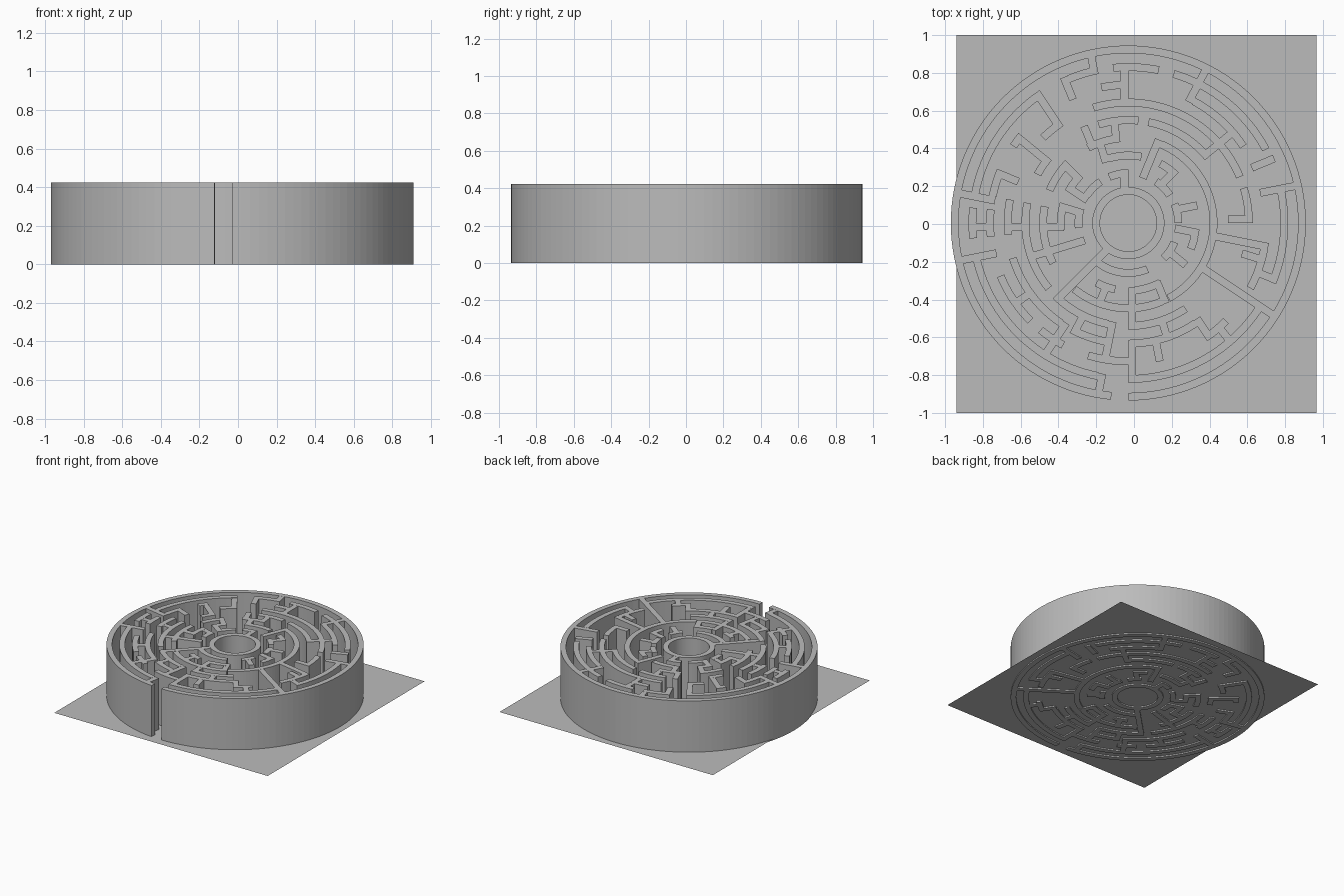
import bpy, bmesh, math

if "Cube" in bpy.data.objects:
    bpy.data.objects.remove(bpy.data.objects["Cube"])

# Layout: 9 concentric rings, angles counted in 64ths of a turn (0 = +x, 16 = +y)
CX, CY = -0.03, 0.005
HEIGHT, WALL = 0.423, 0.041
STEP = 2 * math.pi / 64
R_IN = [0.150 + 0.0936 * k for k in range(9)]
R_OUT = [r + WALL for r in R_IN]

grey = bpy.data.materials.new("stone_grey")
grey.diffuse_color = (0.5, 0.5, 0.5, 1)
grey.use_nodes = True
grey.node_tree.nodes["Principled BSDF"].inputs["Base Color"].default_value = grey.diffuse_color


def finish(name, bm):
    mesh = bpy.data.meshes.new(name)
    bmesh.ops.recalc_face_normals(bm, faces=bm.faces)
    bm.to_mesh(mesh)
    bm.free()
    mesh.materials.append(grey)
    obj = bpy.data.objects.new(name, mesh)
    bpy.context.collection.objects.link(obj)
    return obj


def arc_wall(bm, ring, start, end):
    """Curved wall following a ring between two angle steps."""
    n = int((end - start) * 2)
    closed = end - start >= 64
    rows = []
    for i in range(n if closed else n + 1):
        a = (start + i / 2) * STEP
        c, s = math.cos(a), math.sin(a)
        rows.append([bm.verts.new((CX + r * c, CY + r * s, z)) for r, z in
                     ((R_IN[ring], 0), (R_OUT[ring], 0), (R_OUT[ring], HEIGHT), (R_IN[ring], HEIGHT))])
    for i in range(n):
        p, q = rows[i], rows[(i + 1) % len(rows)]
        for j in range(4):
            k = (j + 1) % 4
            bm.faces.new((p[j], q[j], q[k], p[k]))
    if not closed:
        bm.faces.new(rows[0])
        bm.faces.new(rows[-1])


def spoke_wall(bm, step, a, b):
    """Straight wall from ring a to ring b, lying on the anticlockwise side."""
    t = step * STEP
    c, s = math.cos(t), math.sin(t)
    r0, r1 = R_IN[a] + 0.004, R_OUT[b] - 0.002
    loops = []
    for z in (0, HEIGHT - 0.0004):
        loops.append([bm.verts.new((CX + r * c - w * s, CY + r * s + w * c, z))
                      for r, w in ((r0, 0), (r1, 0), (r1, WALL), (r0, WALL))])
    lo, hi = loops
    bm.faces.new(lo)
    bm.faces.new(hi)
    for j in range(4):
        k = (j + 1) % 4
        bm.faces.new((lo[j], lo[k], hi[k], hi[j]))


# Curved walls: (start, end) per ring, from the centre outward
ARCS = {
    0: [(0, 64)],
    1: [(16, 20), (22, 26), (29, 33), (41, 52), (56, 60), (0, 4), (6, 10)],
    2: [(14, 19), (24, 27), (29, 33), (43, 46), (49, 53), (60, 62), (8, 11)],
    3: [(53, 76), (17, 21), (24, 28), (30, 37), (41, 52)],
    4: [(7, 14), (15, 19), (25, 27), (30, 39), (40, 46), (48, 54)],
    5: [(4, 19), (22, 24), (30, 33), (35, 42), (43, 46), (48, 54), (0, 3)],
    6: [(6, 11), (16, 18), (25, 26), (28, 30), (31, 33), (36, 40),
        (41, 43), (45, 48), (54, 56), (59, 62)],
    7: [(14, 17), (18, 20), (22, 30), (31, 33), (34, 46), (48, 58), (60, 66), (5, 13)],
    8: [(48, 111)],
}

# Straight walls: (angle step, inner ring, outer ring)
SPOKES_INNER = [
    (16, 0, 1), (12, 1, 3), (40, 0, 4), (35, 1, 4), (48, 2, 4), (32, 2, 3),
    (26, 1, 2), (29, 1, 2), (24, 2, 3), (19, 2, 3), (17, 3, 4), (20, 3, 4),
    (44, 2, 3), (52, 2, 3), (57, 1, 2), (62, 1, 2), (2, 1, 2), (8, 1, 2),
]
SPOKES_OUTER = [
    (46, 7, 8), (11, 6, 8), (16, 5, 7), (22, 5, 7), (25, 4, 6), (28, 5, 6),
    (30, 6, 8), (32, 6, 7), (32, 4, 5), (34, 6, 8), (58, 3, 8), (62, 3, 6),
    (48, 5, 7), (0, 4, 5), (2, 6, 8), (4, 6, 7), (7, 4, 6), (18, 7, 8),
    (20, 6, 7), (38, 5, 6), (42, 5, 7), (43, 4, 5), (46, 4, 6), (50, 5, 6),
    (51, 4, 5), (54, 5, 6), (55, 6, 7), (60, 6, 7), (61, 5, 6),
]

# Ring walls
for ring, spans in ARCS.items():
    bm = bmesh.new()
    for start, end in spans:
        arc_wall(bm, ring, start, end)
    finish("outer_wall" if ring == 8 else f"ring_wall_{ring}", bm)

# Spoke walls
for name, spokes in (("inner_spoke_walls", SPOKES_INNER), ("outer_spoke_walls", SPOKES_OUTER)):
    bm = bmesh.new()
    for sp in spokes:
        spoke_wall(bm, *sp)
    finish(name, bm)

# Flat floor sheet, just above the wall bottoms
bm = bmesh.new()
bm.faces.new([bm.verts.new((x, y, 0.01)) for x, y in
              ((-0.94, -1), (0.965, -1), (0.965, 1), (-0.94, 1))])
finish("floor_sheet", bm)
